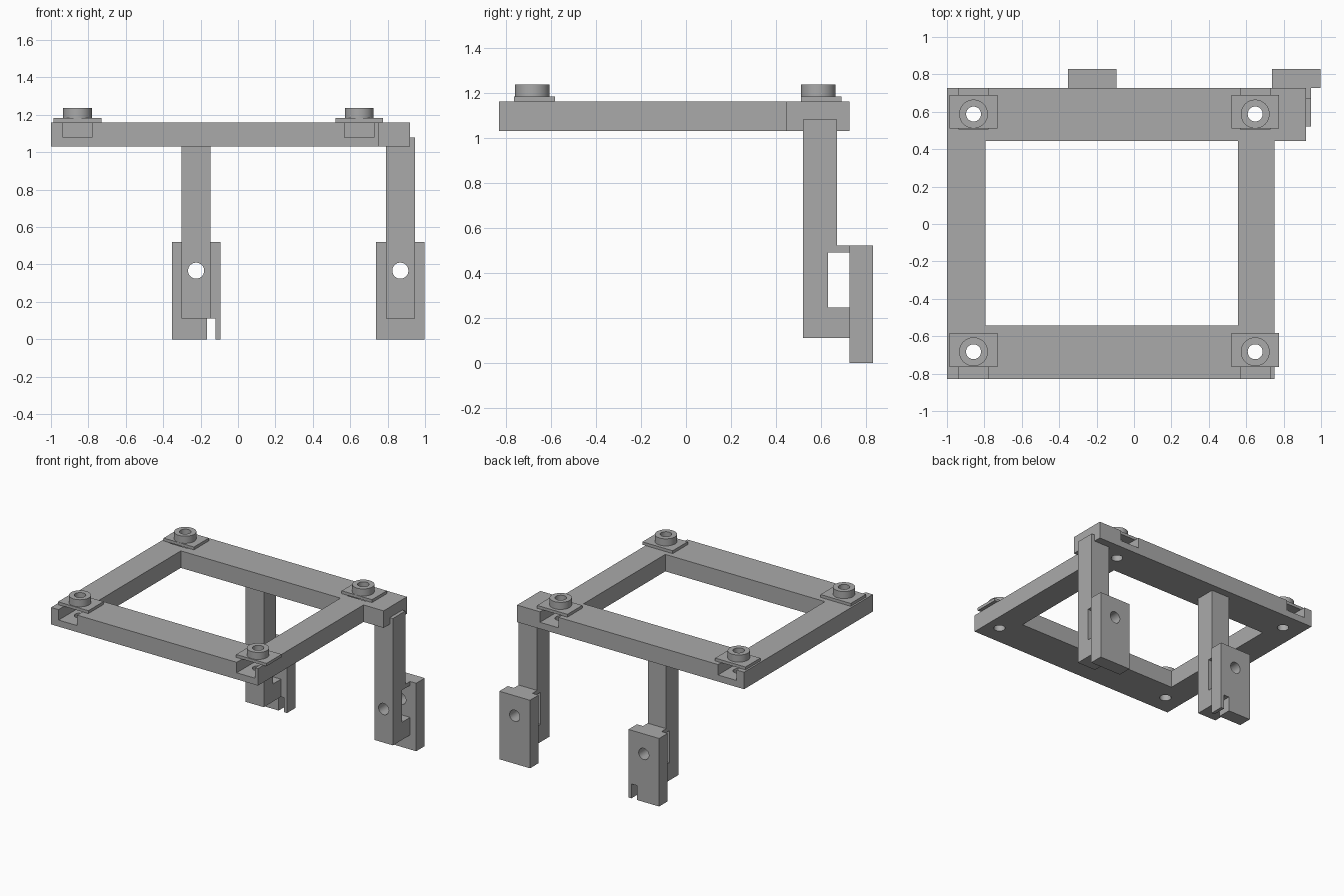
import bpy
from mathutils import Matrix

default = bpy.data.objects.get("Cube")
if default:
    bpy.data.objects.remove(default, do_unlink=True)

grey = bpy.data.materials.new("plain_grey")
grey.use_nodes = True
grey.diffuse_color = (0.4, 0.4, 0.4, 1)
bsdf = next(n for n in grey.node_tree.nodes if n.type == 'BSDF_PRINCIPLED')
bsdf.inputs["Base Color"].default_value = grey.diffuse_color
bsdf.inputs["Roughness"].default_value = 0.6


def prism(name, profile, axis, low, high):
    """Extrude a closed 2D profile along x or z."""
    def point(p, t):
        return (t, p[0], p[1]) if axis == 'x' else (p[0], p[1], t)
    n = len(profile)
    verts = [point(p, t) for t in (low, high) for p in profile]
    faces = [list(range(n))[::-1], list(range(n, 2 * n))]
    faces += [(i, (i + 1) % n, n + (i + 1) % n, n + i) for i in range(n)]
    mesh = bpy.data.meshes.new(name)
    mesh.from_pydata(verts, [], faces)
    mesh.materials.append(grey)
    obj = bpy.data.objects.new(name, mesh)
    bpy.context.collection.objects.link(obj)
    return obj


def box(name, x, y, z):
    corners = [(x[0], y[0]), (x[1], y[0]), (x[1], y[1]), (x[0], y[1])]
    return prism(name, corners, 'z', *z)


def cylinder(name, centre, radius, depth, along_y=False):
    bpy.ops.mesh.primitive_cylinder_add(vertices=48, radius=radius, depth=depth)
    obj = bpy.context.object
    obj.name = name
    if along_y:
        obj.data.transform(Matrix.Rotation(1.5707963, 4, 'X'))
    obj.data.transform(Matrix.Translation(centre))
    obj.data.materials.append(grey)
    return obj


def select(obj):
    bpy.ops.object.select_all(action='DESELECT')
    obj.select_set(True)
    bpy.context.view_layer.objects.active = obj


def cut(obj, cutter):
    """Subtract the cutter and discard it."""
    select(obj)
    mod = obj.modifiers.new("cut", 'BOOLEAN')
    mod.operation = 'DIFFERENCE'
    mod.solver = 'EXACT'
    mod.object = cutter
    bpy.ops.object.modifier_apply(modifier=mod.name)
    bpy.data.objects.remove(cutter, do_unlink=True)


def smooth(obj):
    select(obj)
    bpy.ops.object.shade_smooth_by_angle()


# Frame: rectangle with a stub on the back bar
FRONT, BACK = -0.83, 0.727
outline = [(-1, FRONT), (0.75, FRONT), (0.75, 0.445), (0.92, 0.445),
           (0.92, BACK), (-1, BACK)]
frame = prism("frame", outline, 'z', 1.03, 1.16)
cut(frame, box("opening", (-0.795, 0.555), (-0.543, 0.445), (0.9, 1.3)))

# Corner mounts: open slot, cover plate and bored boss
for side, cx in (("right", -0.858), ("left", 0.648)):
    for end, cy, slot, plate in (
            ("front", -0.683, (FRONT - 0.1, -0.605), (-0.765, -0.582)),
            ("back", 0.588, (0.505, BACK + 0.1), (0.51, 0.69))):
        cut(frame, box("slot", (cx - 0.078, cx + 0.078), slot, (1.08, 1.3)))
        cut(frame, cylinder("bore", (cx, cy, 1.1), 0.04, 0.5))
        cover = box(f"mount_plate_{end}_{side}", (cx - 0.128, cx + 0.128),
                    plate, (1.16, 1.182))
        boss = cylinder(f"mount_boss_{end}_{side}", (cx, cy, 1.209), 0.077, 0.054)
        for part in (cover, boss):
            cut(part, cylinder("bore", (cx, cy, 1.2), 0.04, 0.5))
            smooth(part)
smooth(frame)

# Legs with a side window, and the bored pads behind them
leg_profile = [(0.52, 0.11), (0.727, 0.11), (0.727, 0.245), (0.63, 0.245),
               (0.63, 0.49), (0.727, 0.49), (0.727, 0.52), (0.67, 0.52),
               (0.67, 1.08), (0.52, 1.08)]
for label, cx in (("middle", -0.224), ("left", 0.868)):
    leg = prism(f"leg_{label}", leg_profile, 'x', cx - 0.078, cx + 0.078)
    pad = box(f"pad_{label}", (cx - 0.13, cx + 0.13), (0.727, 0.83), (0, 0.52))
    if label == "middle":
        cut(pad, box("notch", (-0.165, -0.12), (0.6, 0.9), (-0.1, 0.11)))
    for part in (leg, pad):
        cut(part, cylinder("bolt_hole", (cx, 0.68, 0.367), 0.043, 0.6, True))
        smooth(part)
